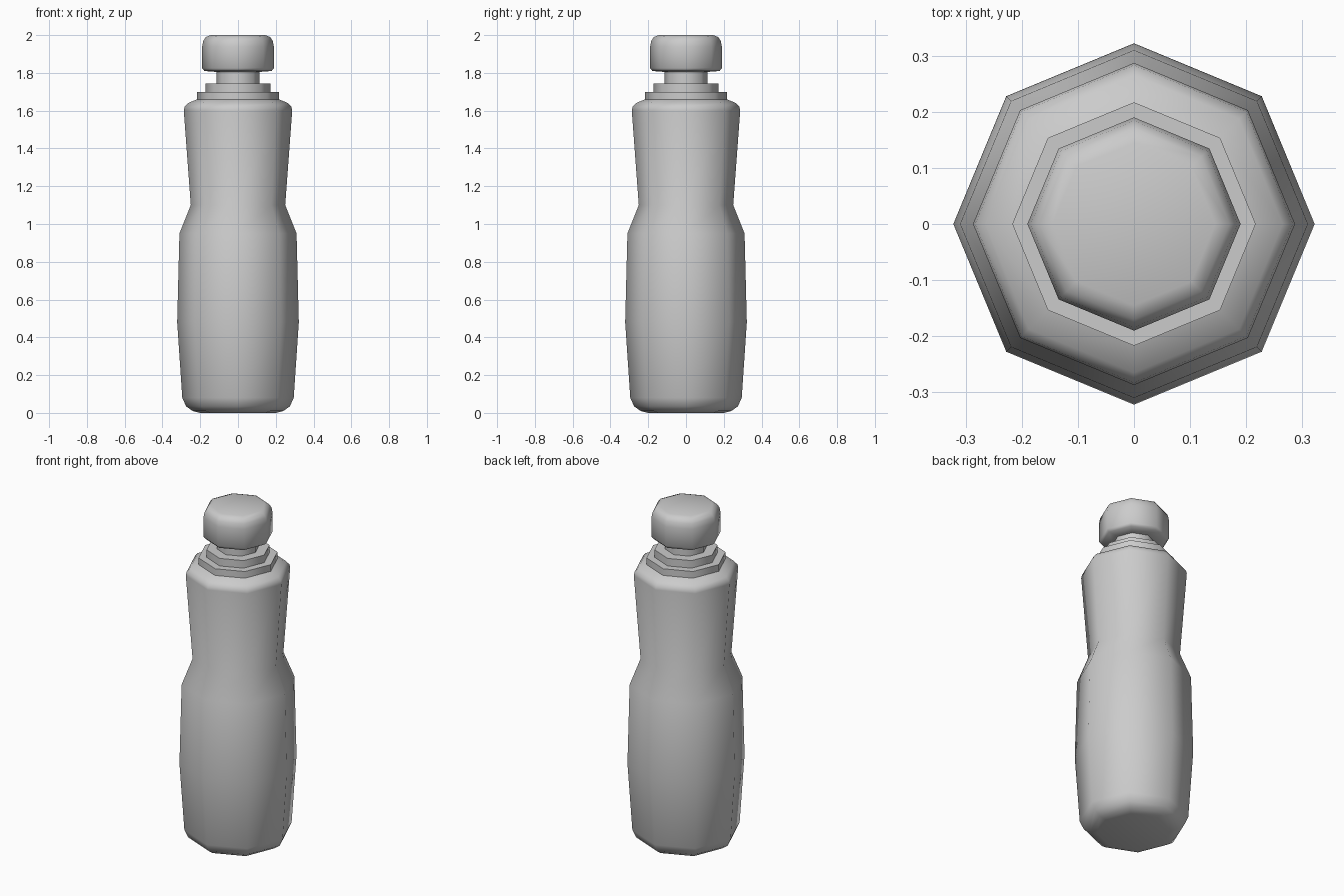
import bpy, bmesh, math

if "Cube" in bpy.data.objects:
    bpy.data.objects.remove(bpy.data.objects["Cube"])

SIDES = 8


def lathe(name, profile):
    """Revolve (radius, z) points into an eight-sided smooth-shaded part."""
    bm = bmesh.new()
    rings = []
    for r, z in profile:
        rings.append([bm.verts.new((r * math.cos(2 * math.pi * i / SIDES),
                                    r * math.sin(2 * math.pi * i / SIDES), z))
                      for i in range(SIDES)])
    for a, b in zip(rings, rings[1:]):
        for i in range(SIDES):
            j = (i + 1) % SIDES
            bm.faces.new((a[i], a[j], b[j], b[i]))
    bm.faces.new(rings[0][::-1])
    bm.faces.new(rings[-1])
    bmesh.ops.recalc_face_normals(bm, faces=bm.faces)
    mesh = bpy.data.meshes.new(name)
    bm.to_mesh(mesh)
    bm.free()
    obj = bpy.data.objects.new(name, mesh)
    bpy.context.collection.objects.link(obj)
    bpy.ops.object.select_all(action='DESELECT')
    obj.select_set(True)
    bpy.context.view_layer.objects.active = obj
    bpy.ops.object.shade_smooth_by_angle(angle=math.radians(50))
    return obj


# Waisted bottle with rounded base, shoulder, stepped collar and neck
lathe("bottle_body", [
    (0.20, 0.0), (0.24, 0.01), (0.275, 0.035), (0.295, 0.08),
    (0.322, 0.48), (0.31, 0.95), (0.25, 1.10),
    (0.287, 1.60), (0.283, 1.62), (0.265, 1.64), (0.217, 1.66),
    (0.217, 1.70), (0.173, 1.70), (0.173, 1.745),
    (0.115, 1.745), (0.115, 1.81),
])

# Rounded cap
lathe("bottle_cap", [
    (0.115, 1.805), (0.178, 1.81), (0.19, 1.825), (0.19, 1.94),
    (0.184, 1.97), (0.17, 1.99), (0.145, 2.0),
])
